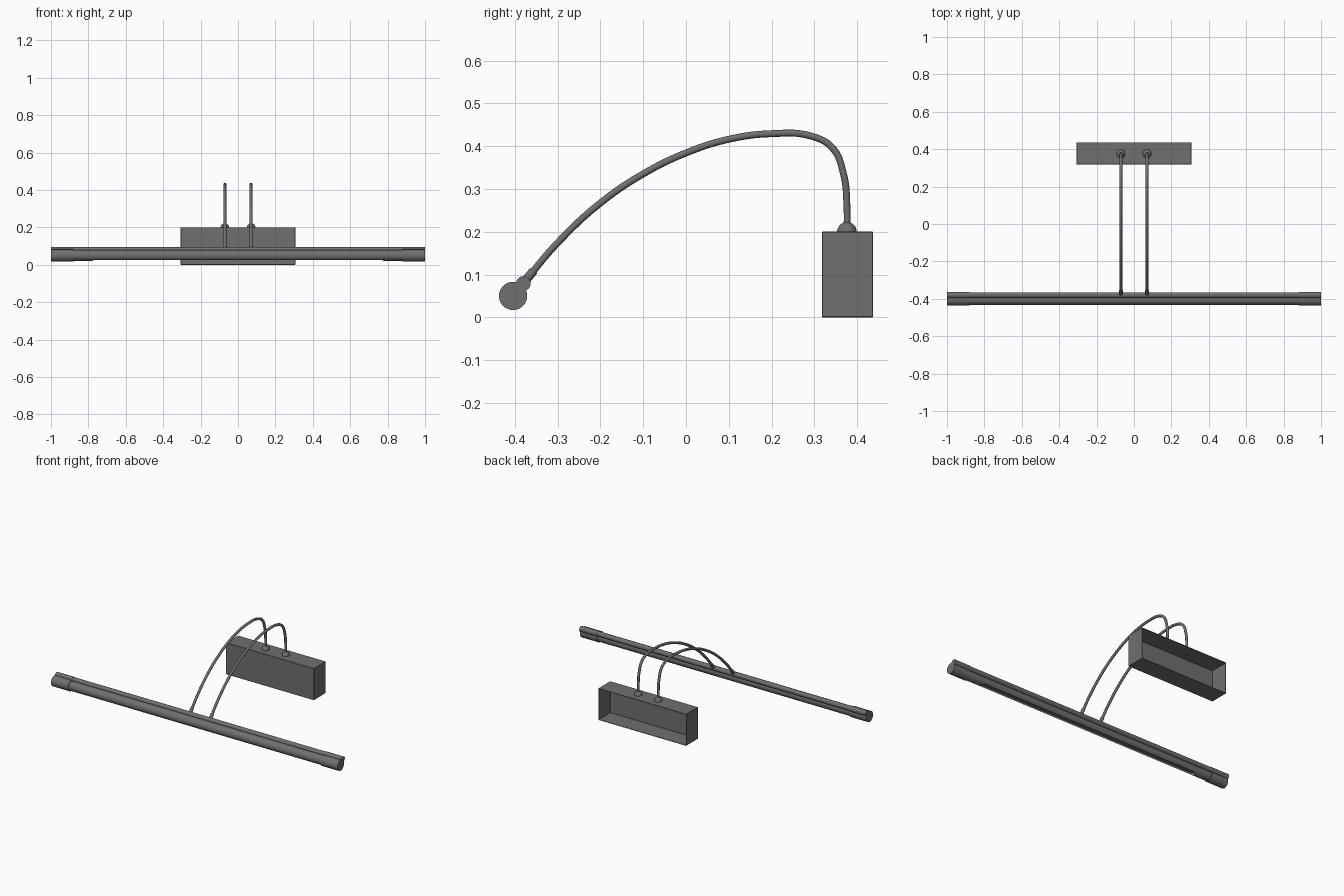
import bpy, bmesh, math
from mathutils import Vector

cube = bpy.data.objects.get("Cube")
if cube:
    bpy.data.objects.remove(cube, do_unlink=True)

metal = bpy.data.materials.new("dark grey metal")
metal.use_nodes = True
GREY = (0.16, 0.16, 0.16, 1)
metal.diffuse_color = GREY
metal.node_tree.nodes["Principled BSDF"].inputs["Base Color"].default_value = GREY


def activate(obj):
    bpy.ops.object.select_all(action='DESELECT')
    obj.select_set(True)
    bpy.context.view_layer.objects.active = obj


def finish(obj, name, smooth=True):
    obj.name = name
    obj.data.materials.clear()
    obj.data.materials.append(metal)
    activate(obj)
    if smooth:
        bpy.ops.object.shade_smooth_by_angle(angle=math.radians(35))
    return obj


def apply_modifier(obj, kind, **settings):
    mod = obj.modifiers.new(kind.title(), kind)
    for key, value in settings.items():
        setattr(mod, key, value)
    activate(obj)
    bpy.ops.object.modifier_apply(modifier=mod.name)


def rod(name, start, end, radius, sides=32):
    start, end = Vector(start), Vector(end)
    axis = end - start
    bpy.ops.mesh.primitive_cylinder_add(
        vertices=sides, radius=radius, depth=axis.length, location=(start + end) / 2,
        rotation=axis.to_track_quat('Z', 'Y').to_euler())
    return finish(bpy.context.object, name)


def mesh_object(name, bm):
    bmesh.ops.recalc_face_normals(bm, faces=bm.faces)
    mesh = bpy.data.meshes.new(name)
    bm.to_mesh(mesh)
    bm.free()
    obj = bpy.data.objects.new(name, mesh)
    bpy.context.collection.objects.link(obj)
    return obj


# Wall box: a thin shell, open at the back
BOX_W, BOX_H, BOX_FRONT, BOX_BACK = 0.614, 0.2, 0.318, 0.437
bm = bmesh.new()
bmesh.ops.create_cube(bm, size=1)
for v in bm.verts:
    v.co.x *= BOX_W
    v.co.y = BOX_BACK if v.co.y > 0 else BOX_FRONT
    v.co.z = (v.co.z + 0.5) * BOX_H
back = [f for f in bm.faces if f.calc_center_median().y > BOX_BACK - 0.001]
bmesh.ops.delete(bm, geom=back, context='FACES_ONLY')
box = mesh_object("wall_box", bm)
apply_modifier(box, 'SOLIDIFY', thickness=0.005, offset=-1)
apply_modifier(box, 'BEVEL', width=0.0015, segments=1)
finish(box, "wall_box", smooth=False)

# Lamp tube with a rounded slot cut along its underside
TUBE_Y, TUBE_Z = -0.404, 0.05
RAIL_Y, RAIL_Z = -0.38, 0.079
tube = rod("lamp_tube", (-0.89, TUBE_Y, TUBE_Z), (0.89, TUBE_Y, TUBE_Z), 0.029, 48)

SLOT_HALF, SLOT_R = 0.78, 0.017
bm = bmesh.new()
outline = []
for side in (1, -1):
    for i in range(13):
        a = math.pi * (i / 12 - 0.5)
        outline.append(bm.verts.new((side * (SLOT_HALF - SLOT_R + SLOT_R * math.cos(a)),
                                     TUBE_Y + side * SLOT_R * math.sin(a), 0)))
base = bm.faces.new(outline)
top = bmesh.ops.extrude_face_region(bm, geom=[base])
bmesh.ops.translate(bm, vec=(0, 0, 0.038),
                    verts=[g for g in top["geom"] if isinstance(g, bmesh.types.BMVert)])
cutter = mesh_object("slot_cutter", bm)
cutter.hide_render = True
apply_modifier(tube, 'BOOLEAN', object=cutter, operation='DIFFERENCE', solver='EXACT')
bpy.data.objects.remove(cutter, do_unlink=True)
finish(tube, "lamp_tube")

# Slim rail along the tube, and slightly wider end caps on both
rod("lamp_rail", (-0.89, RAIL_Y, RAIL_Z), (0.89, RAIL_Y, RAIL_Z), 0.015)
for name, s in (("left", 1), ("right", -1)):
    rod(name + "_tube_cap", (s * 0.88, TUBE_Y, TUBE_Z), (s, TUBE_Y, TUBE_Z), 0.033, 48)
    rod(name + "_rail_cap", (s * 0.88, RAIL_Y, RAIL_Z), (s, RAIL_Y, RAIL_Z), 0.017)

# Curved arms, each with a dome on the box and a sleeve at the rail
ARM_PATH = [(-0.378, 0.082), (-0.3, 0.174), (-0.2, 0.267), (-0.1, 0.335), (0, 0.384),
            (0.1, 0.416), (0.2, 0.429), (0.29, 0.424), (0.342, 0.396),
            (0.368, 0.335), (0.376, 0.26), (0.376, 0.188)]
for name, x in (("left", 0.07), ("right", -0.07)):
    curve = bpy.data.curves.new(name + "_arm", 'CURVE')
    curve.dimensions = '3D'
    curve.bevel_depth = 0.008
    curve.bevel_resolution = 4
    curve.use_fill_caps = True
    curve.resolution_u = 8
    spline = curve.splines.new('BEZIER')
    spline.bezier_points.add(len(ARM_PATH) - 1)
    for point, (y, z) in zip(spline.bezier_points, ARM_PATH):
        point.co = (x, y, z)
        point.handle_left_type = point.handle_right_type = 'AUTO'
    arm = bpy.data.objects.new(name + "_arm", curve)
    bpy.context.collection.objects.link(arm)
    activate(arm)
    bpy.ops.object.convert(target='MESH')
    finish(bpy.context.object, name + "_arm")

    rod(name + "_arm_sleeve", (x, -0.378, 0.082), (x, -0.356, 0.109), 0.0105, 20)

    bm = bmesh.new()
    bmesh.ops.create_uvsphere(bm, u_segments=28, v_segments=16, radius=0.023)
    bmesh.ops.bisect_plane(bm, geom=bm.verts[:] + bm.edges[:] + bm.faces[:],
                           plane_co=(0, 0, 0), plane_no=(0, 0, 1), clear_inner=True)
    bmesh.ops.translate(bm, vec=(x, 0.376, 0.1995), verts=bm.verts)
    finish(mesh_object(name + "_arm_dome", bm), name + "_arm_dome")
